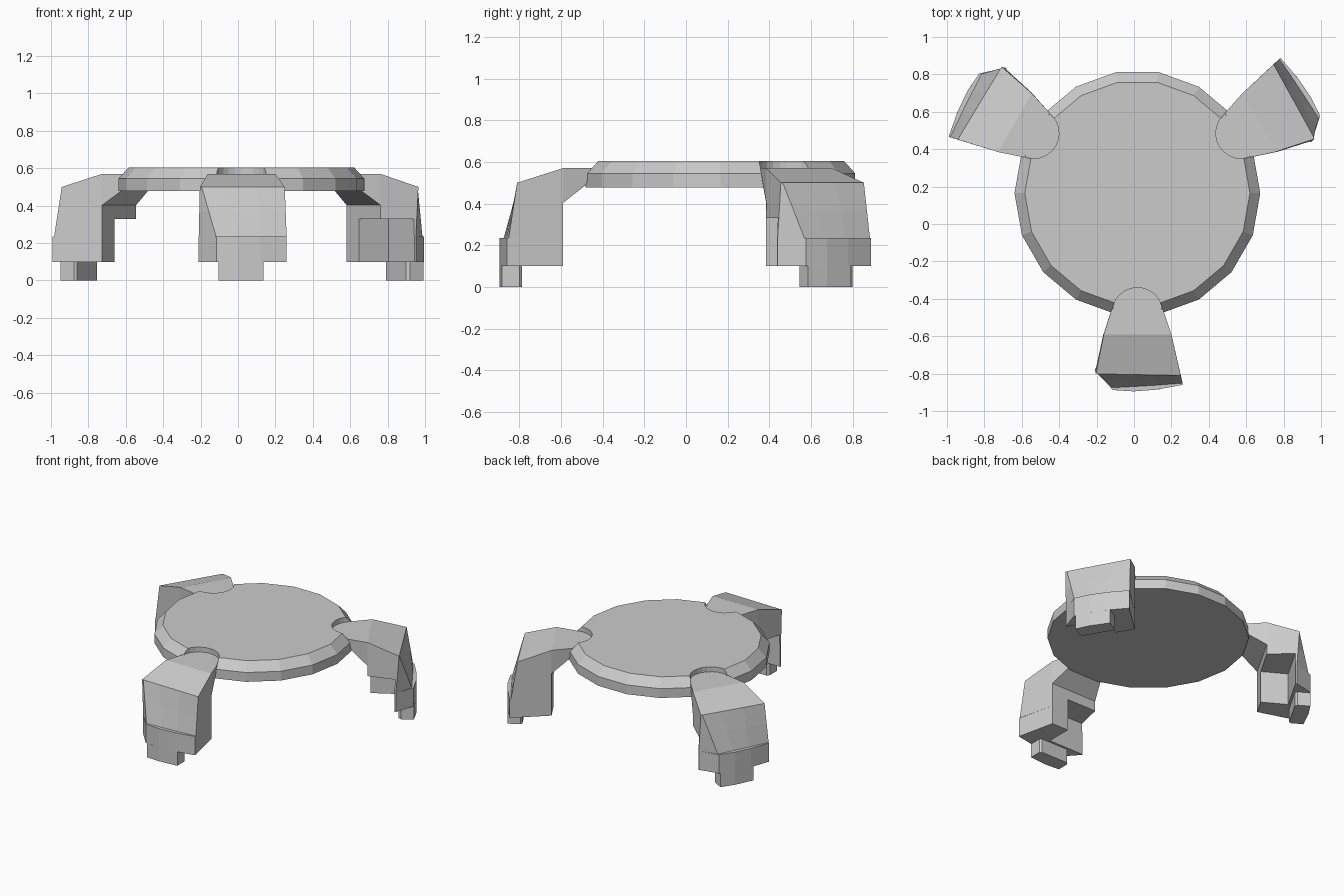
import bpy, bmesh
from math import pi, sin, cos, radians
from mathutils import Matrix, Vector

cube = bpy.data.objects.get("Cube")
if cube:
    bpy.data.objects.remove(cube, do_unlink=True)

HUB = Vector((0.018, 0.165, 0))  # axis of the round top
TURNS = (0, 120, 240)


def finish(name, bm):
    bmesh.ops.recalc_face_normals(bm, faces=bm.faces[:])
    mesh = bpy.data.meshes.new(name)
    bm.to_mesh(mesh)
    bm.free()
    obj = bpy.data.objects.new(name, mesh)
    bpy.context.collection.objects.link(obj)
    return obj


def loft(bm, rings):
    """Join rings of equal length with quads and cap both ends."""
    loops = [[bm.verts.new(p) for p in ring] for ring in rings]
    n = len(loops[0])
    sides = []
    for a, b in zip(loops, loops[1:]):
        for i in range(n):
            j = (i + 1) % n
            sides.append(bm.faces.new((a[i], a[j], b[j], b[i])))
    bm.faces.new(loops[0])
    bm.faces.new(loops[-1])
    return sides


def at_z(outline, z):
    return [(x, y, z) for x, y in outline]


def circle(radius, z, sides=18):
    return [(radius * cos(2 * pi * i / sides), radius * sin(2 * pi * i / sides), z)
            for i in range(sides)]


def cut(obj, cutter):
    mod = obj.modifiers.new("cut", 'BOOLEAN')
    mod.operation = 'DIFFERENCE'
    mod.solver = 'EXACT'
    mod.object = cutter
    cutter.hide_render = True
    bpy.context.view_layer.objects.active = obj
    bpy.ops.object.modifier_apply(modifier=mod.name)
    bpy.data.objects.remove(cutter, do_unlink=True)


# Round top with a sloped rim
bm = bmesh.new()
loft(bm, [circle(0.657, 0.478), circle(0.657, 0.545), circle(0.602, 0.605)])
table_top = finish("table_top", bm)

# Rounded recesses where the legs meet the top
arc = [(0.135 * cos(pi * i / 12), -0.64 + 0.135 * sin(pi * i / 12)) for i in range(13)]
recess = [(0.135, -0.8)] + arc + [(-0.135, -0.8)]
bm = bmesh.new()
for turn in TURNS:
    rot = Matrix.Rotation(radians(turn), 3, 'Z')
    loft(bm, [[rot @ Vector(p) for p in at_z(recess, z)] for z in (0.57, 0.7)])
cut(table_top, finish("recess_cutter", bm))
table_top.location = HUB

# Leg block: outline runs inner left, outer left, bowed front, inner right
base = [(-0.183, -0.755), (-0.228, -0.945), (-0.132, -1.052), (-0.02, -1.06),
        (0.1, -1.051), (0.242, -1.025), (0.182, -0.755)]
waist = [(-0.183, -0.755), (-0.228, -0.945), (-0.135, -1.04), (-0.02, -1.034),
         (0.1, -1.027), (0.242, -1.016), (0.182, -0.755)]
crown = [(-0.18, -0.755, 0.57), (-0.222, -0.965, 0.5), (-0.212, -0.966, 0.5),
         (-0.08, -0.969, 0.5), (0.08, -0.972, 0.5), (0.232, -0.975, 0.5),
         (0.182, -0.755, 0.57)]
low = at_z(waist, 0.235)
shoulder = [Vector(a).lerp(Vector(b), 0.5) for a, b in zip(low, crown)]
bm = bmesh.new()
sides = loft(bm, [at_z(base, 0.1), at_z(base, 0.235), low, shoulder, crown])

# Neck drawn out of the upper inner face
inner = sides[-1]
new = bmesh.ops.extrude_face_region(bm, geom=[inner])
for v in [g for g in new["geom"] if isinstance(g, bmesh.types.BMVert)]:
    v.co = (0.137 if v.co.x > 0 else -0.137, -0.62, 0.57 if v.co.z > 0.5 else 0.49)
if inner.is_valid:
    bm.faces.remove(inner)
for v in bm.verts:
    if abs(v.co.z - 0.49) < 0.001:
        v.co.y = -0.645
leg = finish("leg", bm)

# Open inner corner below the shoulder
pocket = [(-0.4, -0.937), (0.05, -0.937), (0.05, -0.6), (-0.4, -0.6)]
bm = bmesh.new()
loft(bm, [at_z(pocket, 0.0), at_z(pocket, 0.33)])
cut(leg, finish("pocket_cutter", bm))

# Small foot under the front wall
sole = [(-0.123, -0.97), (-0.123, -1.053), (-0.02, -1.06), (0.117, -1.049),
        (0.117, -0.965), (0.105, -0.953), (-0.108, -0.953)]
bm = bmesh.new()
loft(bm, [at_z(sole, 0.0), at_z(sole, 0.1)])
foot = finish("foot", bm)

# Repeat leg and foot around the hub
for part in (leg, foot):
    for turn, place in zip(TURNS, ("front", "back_left", "back_right")):
        obj = part if turn == 0 else bpy.data.objects.new(part.name, part.data)
        if turn:
            bpy.context.collection.objects.link(obj)
        obj.location = HUB
        obj.rotation_euler.z = radians(turn)
        obj.name = place + "_" + part.data.name
